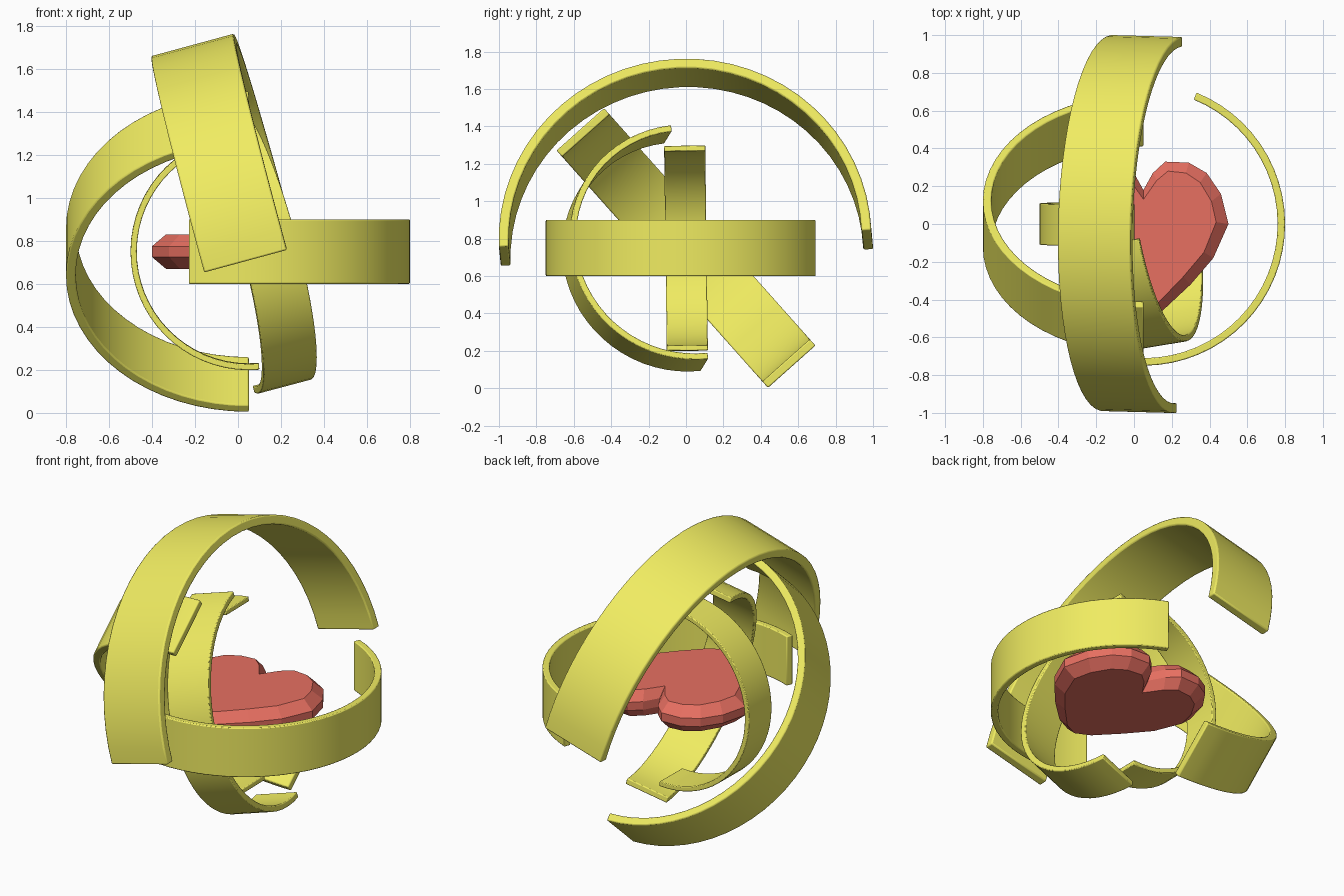
import bpy, bmesh, math
from mathutils import Vector

if "Cube" in bpy.data.objects:
    bpy.data.objects.remove(bpy.data.objects["Cube"])

CENTER = Vector((0.05, 0, 0.75))


def material(name, color):
    m = bpy.data.materials.new(name)
    m.diffuse_color = (*color, 1)
    m.use_nodes = True
    m.node_tree.nodes["Principled BSDF"].inputs["Base Color"].default_value = m.diffuse_color
    return m


yellow = material("yellow", (0.87, 0.84, 0.12))
red = material("red", (0.80, 0.16, 0.12))


def make_object(name, bm, mat):
    bmesh.ops.recalc_face_normals(bm, faces=bm.faces)
    me = bpy.data.meshes.new(name)
    bm.to_mesh(me)
    bm.free()
    me.materials.append(mat)
    ob = bpy.data.objects.new(name, me)
    bpy.context.collection.objects.link(ob)
    return ob


# Half ring: ends lie at CENTER +/- radius * end, the middle of the arc points along mid
def half_ring(name, radius, end, mid, segments=32):
    e = Vector(end).normalized()
    m = Vector(mid)
    m = (m - e * m.dot(e)).normalized()
    axis = e.cross(m)
    half_w, inner = radius * 0.2, radius * 0.947
    bm = bmesh.new()
    loops = []
    for i in range(segments + 1):
        a = math.pi * i / segments
        d = e * math.cos(a) + m * math.sin(a)
        loops.append([bm.verts.new(CENTER + d * r + axis * w) for r, w in
                      ((radius, -half_w), (radius, half_w), (inner, half_w), (inner, -half_w))])
    for p, q in zip(loops, loops[1:]):
        for k in range(4):
            n = (k + 1) % 4
            bm.faces.new((p[k], p[n], q[n], q[k]))
    bm.faces.new(loops[0])
    bm.faces.new(loops[-1])
    ob = make_object(name, bm, yellow)
    # soft edges on the band
    bev = ob.modifiers.new("edge_bevel", 'BEVEL')
    bev.width = radius * 0.008
    bev.segments = 2
    bev.limit_method = 'ANGLE'
    bpy.ops.object.select_all(action='DESELECT')
    ob.select_set(True)
    bpy.context.view_layer.objects.active = ob
    bpy.ops.object.shade_smooth_by_angle(angle=math.radians(35))


def polar(deg):
    return math.cos(math.radians(deg)), math.sin(math.radians(deg))


# Five nested half rings, largest to smallest
half_ring("outer_ring", 0.997, (0.015, 1, 0.045), (-0.262, 0, 0.965))
c, s = polar(48.3)
half_ring("side_ring", 0.85, (0, -c, s), (-1, 0, 0))
c, s = polar(68)
half_ring("level_ring", 0.75, (c, s, 0), (s, -c, 0))
half_ring("front_ring", 0.65, (-0.23, -0.154, 0.96), (0.19, -0.98, -0.11))
half_ring("inner_ring", 0.55, (-0.09, -0.013, 1), (-1, 0, 0))

# Heart: mirrored half outline, chamfered above and below
outer = [(0, 0.18), (0.05, 0.27), (0.115, 0.33), (0.24, 0.325), (0.335, 0.27), (0.41, 0.16),
         (0.45, 0), (0.37, -0.18), (0.25, -0.32), (0.10, -0.46), (0, -0.51)]
inner = [(0, 0.13), (0.07, 0.23), (0.13, 0.28), (0.225, 0.27), (0.30, 0.22), (0.36, 0.12),
         (0.385, 0.01), (0.32, -0.15), (0.21, -0.28), (0.085, -0.41), (0, -0.45)]


def mirrored(half):
    return half + [(-x, y) for x, y in half[-2:0:-1]]


bm = bmesh.new()
rows = [[bm.verts.new(CENTER + Vector((x, y, z))) for x, y in mirrored(half)]
        for half, z in ((inner, -0.08), (outer, -0.025), (outer, 0.025), (inner, 0.08))]
for p, q in zip(rows, rows[1:]):
    for k in range(len(p)):
        n = (k + 1) % len(p)
        bm.faces.new((p[k], p[n], q[n], q[k]))
bm.faces.new(rows[0])
bm.faces.new(rows[-1])
make_object("heart", bm, red)
